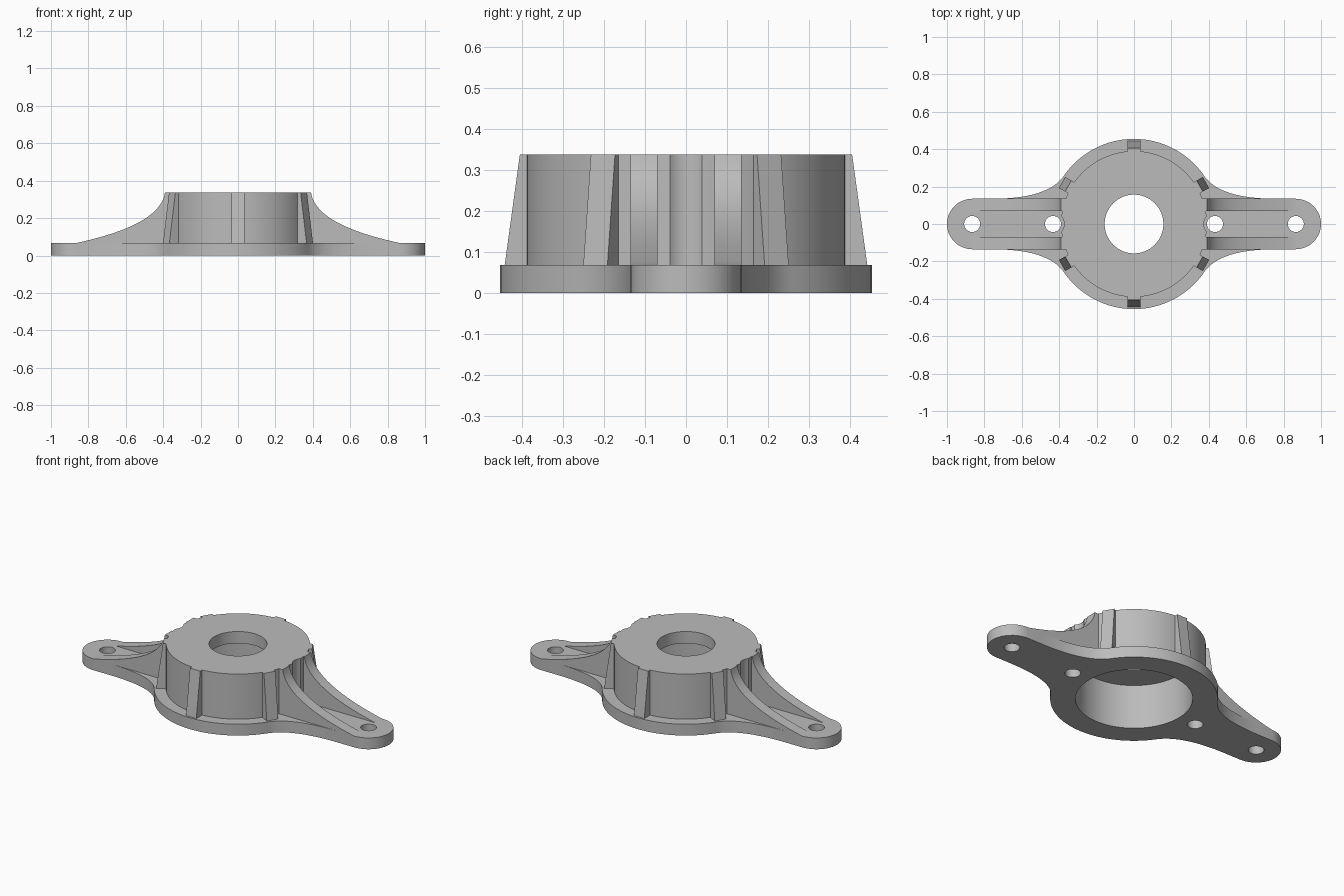
import bpy
import bmesh
import math
from mathutils import Matrix, Vector

cube = bpy.data.objects.get("Cube")
if cube:
    bpy.data.objects.remove(cube, do_unlink=True)

BASE_Z, TOP_Z = 0.068, 0.338
HUB_R, FLANGE_R, ARM_R, ARM_X = 0.39, 0.455, 0.135, 0.865

grey = bpy.data.materials.new("mid_grey")
grey.use_nodes = True
colour = (0.5, 0.5, 0.5, 1)
grey.diffuse_color = colour
grey.node_tree.nodes["Principled BSDF"].inputs["Base Color"].default_value = colour


def prism(name, points, sweep, matrix=Matrix()):
    """Extrude a closed outline of 3D points along the sweep vector."""
    bm = bmesh.new()
    face = bm.faces.new([bm.verts.new(p) for p in points])
    new = bmesh.ops.extrude_face_region(bm, geom=[face])["geom"]
    verts = [v for v in new if isinstance(v, bmesh.types.BMVert)]
    bmesh.ops.translate(bm, verts=verts, vec=sweep)
    bmesh.ops.transform(bm, matrix=matrix, verts=bm.verts)
    bmesh.ops.recalc_face_normals(bm, faces=bm.faces)
    mesh = bpy.data.meshes.new(name)
    bm.to_mesh(mesh)
    bm.free()
    mesh.materials.append(grey)
    obj = bpy.data.objects.new(name, mesh)
    bpy.context.collection.objects.link(obj)
    return obj


def cylinder(name, x, radius, z0, z1, sides):
    ring = [(x + radius * math.cos(math.tau * i / sides),
             radius * math.sin(math.tau * i / sides), z0) for i in range(sides)]
    return prism(name, ring, (0, 0, z1 - z0))


def bezier(a, b, c, d, steps):
    a, b, c, d = map(Vector, (a, b, c, d))
    ts = [i / steps for i in range(steps + 1)]
    return [a * (1 - t) ** 3 + b * 3 * t * (1 - t) ** 2
            + c * 3 * t * t * (1 - t) + d * t ** 3 for t in ts]


def combine(target, tool, operation):
    mod = target.modifiers.new(operation, "BOOLEAN")
    mod.operation, mod.solver, mod.object = operation, "EXACT", tool
    bpy.context.view_layer.objects.active = target
    bpy.ops.object.modifier_apply(modifier=mod.name)
    bpy.data.objects.remove(tool, do_unlink=True)


# Flange outline: one quarter, then mirrored round
quarter = [Vector((ARM_X + ARM_R * math.cos(a), ARM_R * math.sin(a)))
           for a in [math.pi / 2 * i / 12 for i in range(13)]]
start = math.radians(34.5)
edge = Vector((math.cos(start), math.sin(start))) * FLANGE_R
sweep_in = bezier((0.76, ARM_R), (0.56, ARM_R), (0.432, 0.175), edge, 16)
quarter += sweep_in
quarter += [Vector((math.cos(a), math.sin(a))) * FLANGE_R
            for a in [start + (math.pi / 2 - start) * i / 16 for i in range(1, 17)]]
half = quarter + [Vector((-p.x, p.y)) for p in reversed(quarter[:-1])]
outline = half + [Vector((p.x, -p.y)) for p in reversed(half[1:-1])]
body = prism("bearing_flange", [(p.x, p.y, 0) for p in outline], (0, 0, BASE_Z))

# Round hub
combine(body, cylinder("hub", 0, HUB_R, 0.02, TOP_Z, 96), "UNION")

# Curved webs, two on each arm
curve = bezier((HUB_R, TOP_Z), (0.41, 0.2), (0.62, 0.12), (0.86, BASE_Z), 20)
web = [(0.34, TOP_Z)] + [tuple(p) for p in curve] + [(0.86, 0.03), (0.34, 0.03)]
for side in (1, -1):
    for y in (0.07, -ARM_R):
        part = prism("arm_web", [(side * x, y, z) for x, z in web],
                     (0, ARM_R - 0.07, 0))
        combine(body, part, "UNION")

# Tapered buttresses around the hub
buttress = [(0.36, 0.03), (0.448, 0.03), (0.443, BASE_Z), (0.406, TOP_Z), (0.36, TOP_Z)]
for k in range(6):
    turn = Matrix.Rotation(math.radians(30 + 60 * k), 4, "Z")
    part = prism("buttress", [(r, -0.034, z) for r, z in buttress],
                 (0, 0.068, 0), turn)
    combine(body, part, "UNION")

# Bore, underside cavity, screw holes and screw head clearances
cuts = [(0, 0.157, -0.1, 0.5, 64), (0, 0.318, -0.1, 0.267, 96)]
for side in (1, -1):
    cuts += [(side * ARM_X, 0.043, -0.1, 0.5, 32),
             (side * 0.433, 0.043, -0.1, 0.5, 32),
             (side * 0.433, 0.06, BASE_Z, 0.5, 32)]
for cut in cuts:
    combine(body, cylinder("cutter", *cut), "DIFFERENCE")

# Smooth round surfaces, sharp edges kept
for obj in bpy.context.selected_objects:
    obj.select_set(False)
body.select_set(True)
bpy.context.view_layer.objects.active = body
bpy.ops.object.shade_smooth_by_angle(angle=math.radians(25))
